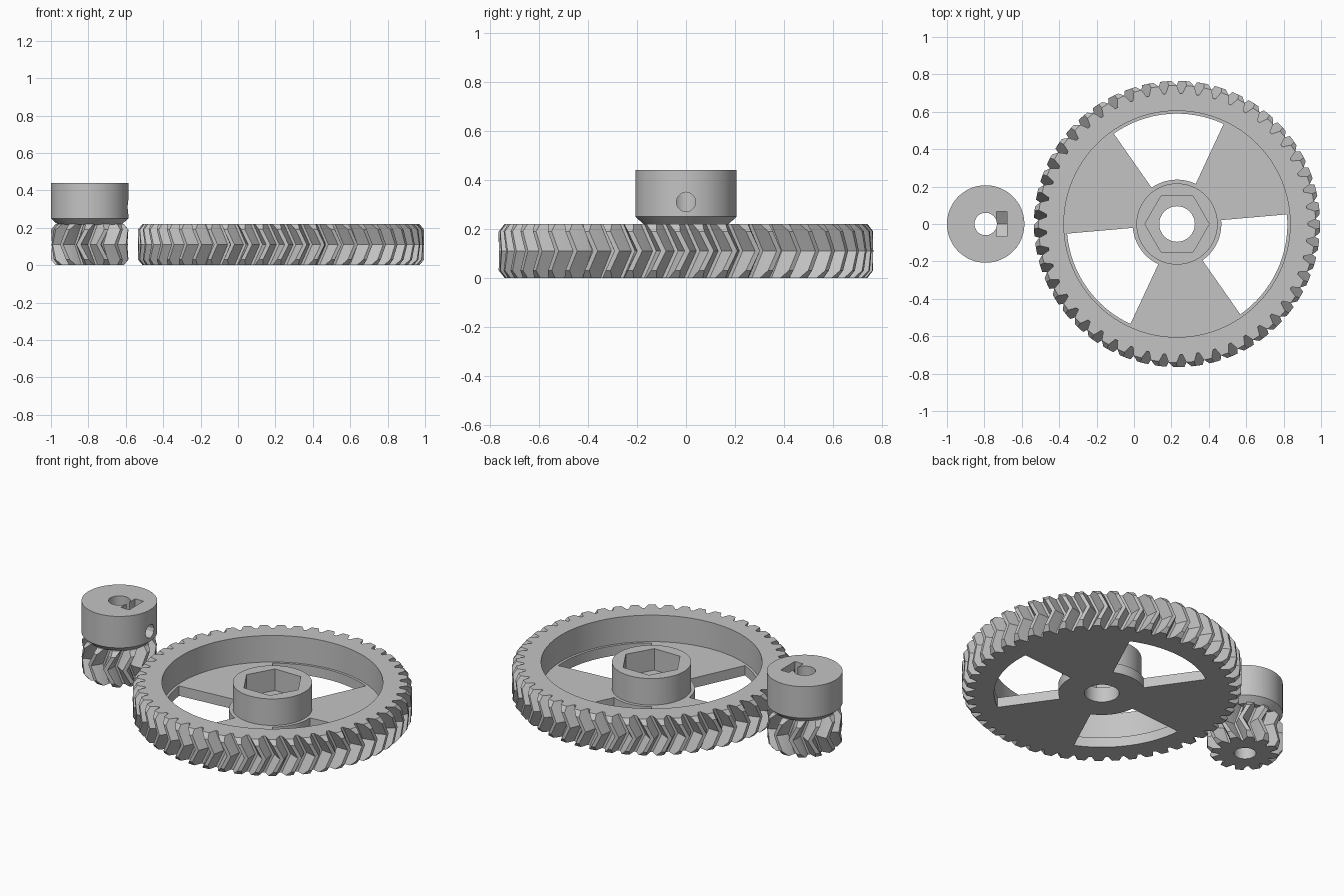
import bpy, bmesh
from math import pi, cos, sin, radians

cube = bpy.data.objects.get("Cube")
if cube:
    bpy.data.objects.remove(cube, do_unlink=True)

GREY = (0.55, 0.55, 0.55, 1)
mat = bpy.data.materials.new("grey_plastic")
mat.use_nodes = True
mat.diffuse_color = GREY
mat.node_tree.nodes["Principled BSDF"].inputs["Base Color"].default_value = GREY

H = 0.22                 # gear thickness
MID = H / 2
GEAR_X, PINION_X = 0.23, -0.793
SEG = 96


def loft(name, rings, wrap=False):
    """Skin equal-length loops; cap the ends, or join last to first."""
    bm = bmesh.new()
    loops = [[bm.verts.new(p) for p in ring] for ring in rings]
    n = len(loops[0])
    pairs = list(zip(loops, loops[1:])) + ([(loops[-1], loops[0])] if wrap else [])
    for a, b in pairs:
        for i in range(n):
            j = (i + 1) % n
            bm.faces.new((a[i], a[j], b[j], b[i]))
    if not wrap:
        bm.faces.new(loops[0][::-1])
        bm.faces.new(loops[-1])
    bmesh.ops.recalc_face_normals(bm, faces=bm.faces[:])
    mesh = bpy.data.meshes.new(name)
    bm.to_mesh(mesh)
    bm.free()
    mesh.materials.append(mat)
    ob = bpy.data.objects.new(name, mesh)
    bpy.context.collection.objects.link(ob)
    return ob


def circle(r, z, n=SEG, x=0.0):
    return [(x + r * cos(2 * pi * i / n), r * sin(2 * pi * i / n), z) for i in range(n)]


def lathe(name, profile, x=0.0, n=SEG, wrap=False):
    return loft(name, [circle(r, z, n, x) for r, z in profile], wrap)


def combine(ob, tool, operation="DIFFERENCE"):
    """Apply a boolean and discard the tool."""
    tool.hide_render = True
    mod = ob.modifiers.new("cut", "BOOLEAN")
    mod.operation, mod.object, mod.solver = operation, tool, "EXACT"
    bpy.context.view_layer.objects.active = ob
    bpy.ops.object.modifier_apply(modifier=mod.name)
    bpy.data.objects.remove(tool, do_unlink=True)


def herringbone(name, teeth, outer, twist, phase, x):
    """Solid gear whose chamfered teeth lean one way, then back."""
    module = 2 * outer / (teeth + 2)
    pitch_r = outer - module
    root = pitch_r - 1.2 * module
    chamfer = 0.024

    def half_width(r):
        k = (r - pitch_r) / module
        return 0.25 - 0.14 * k

    def ring(z, limit):
        turn = phase + twist * (1 - abs(z - MID) / MID)
        radii = [root, (root + limit) / 2, limit]
        flank = [(-half_width(r), r) for r in radii]
        flank += [(half_width(r), r) for r in reversed(radii)]
        pts = []
        for t in range(teeth):
            for f, r in flank:
                a = turn + (t + f) * 2 * pi / teeth
                pts.append((x + r * cos(a), r * sin(a), z))
        return pts

    low = outer - chamfer
    return loft(name, [ring(0, low), ring(0.03, outer), ring(MID, outer),
                       ring(H - 0.03, outer), ring(H, low)])


def finish(ob):
    bpy.ops.object.select_all(action="DESELECT")
    ob.select_set(True)
    bpy.context.view_layer.objects.active = ob
    bpy.ops.object.shade_smooth_by_angle(angle=radians(15))


# Large gear: toothed blank, then an annular pocket leaving rim, web and hub
WEB, RIM_R, HUB_R = 0.06, 0.605, 0.217
gear = herringbone("large_gear", 49, 0.765, radians(200 / 49), pi, GEAR_X)
pocket = [(RIM_R, WEB), (RIM_R, H + 0.1), (HUB_R, H + 0.1), (HUB_R, WEB)]
combine(gear, lathe("pocket_cutter", pocket, GEAR_X, wrap=True))

# Three windows in the web
for start in (65, 185, 305):
    angles = [radians(start + 60 * i / 16) for i in range(17)]
    outline = [(0.59, a) for a in angles] + [(0.237, a) for a in reversed(angles)]
    rings = [[(GEAR_X + r * cos(a), r * sin(a), z) for r, a in outline]
             for z in (-0.1, WEB + 0.05)]
    combine(gear, loft("window_cutter", rings))

# Hex bolt recess and bore
combine(gear, lathe("hex_cutter", [(0.172, 0.09), (0.172, H + 0.1)], GEAR_X, 6))
combine(gear, lathe("bore_cutter", [(0.095, -0.1), (0.095, H + 0.1)], GEAR_X, 48))
finish(gear)

# Small gear with a flared clamping collar on top
TOP, SCREW_Z = 0.44, 0.31
pinion = herringbone("small_gear", 12, 0.207, -radians(200 / 12), 0, PINION_X)
collar = lathe("collar", [(0.17, H - 0.004), (0.207, 0.25), (0.207, TOP)], PINION_X)
combine(pinion, collar, "UNION")
combine(pinion, lathe("shaft_cutter", [(0.06, -0.1), (0.06, TOP + 0.1)], PINION_X, 48))

# Nut slot with a pointed floor
slot = [(-0.068, TOP + 0.1), (-0.068, SCREW_Z - 0.04), (0, SCREW_Z - 0.08),
        (0.068, SCREW_Z - 0.04), (0.068, TOP + 0.1)]
combine(pinion, loft("nut_cutter", [[(x, y, z) for y, z in slot] for x in (-0.735, -0.68)]))

# Set screw hole from the side into the shaft bore
hole = [[(x, 0.04 * cos(i * pi / 6), SCREW_Z + 0.04 * sin(i * pi / 6)) for i in range(12)]
        for x in (PINION_X, PINION_X + 0.3)]
combine(pinion, loft("screw_cutter", hole))
finish(pinion)
